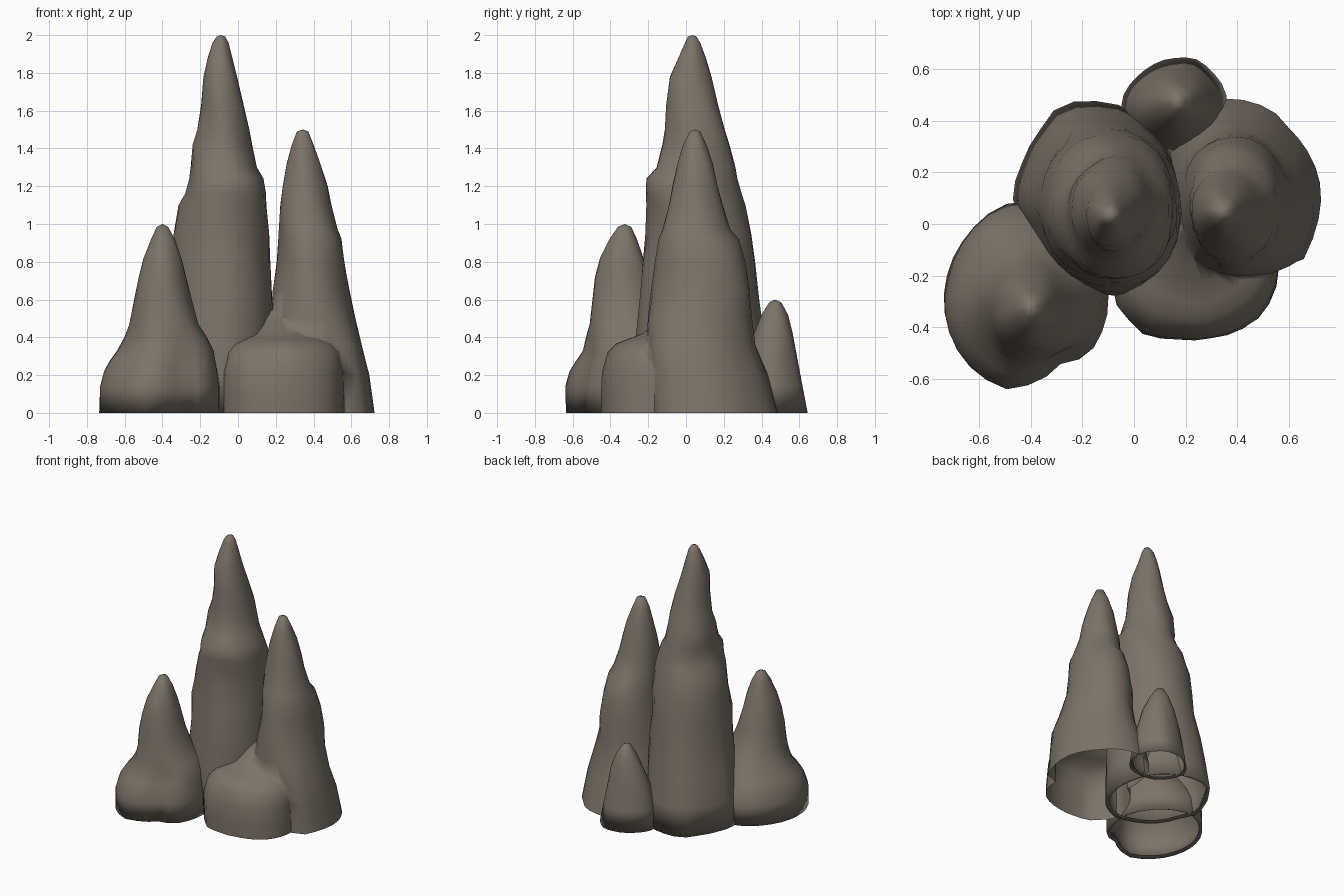
import bpy, bmesh, math

SEG = 28

stone = bpy.data.materials.new("brown grey stone")
stone.diffuse_color = (0.205, 0.172, 0.137, 1)


def outline_radius(outline, cx, cy, a):
    """Radius of a footprint at angle a, interpolated around the centre."""
    pol = sorted((math.atan2(y - cy, x - cx) % math.tau, math.hypot(x - cx, y - cy)) for x, y in outline)
    pol = [(pol[-1][0] - math.tau, pol[-1][1])] + pol + [(pol[0][0] + math.tau, pol[0][1])]
    for (a0, r0), (a1, r1) in zip(pol, pol[1:]):
        if a0 <= a <= a1:
            return r0 + (r1 - r0) * (a - a0) / max(a1 - a0, 1e-6)
    return pol[0][1]


def spire(name, rings, tip, outline, foot, phase, cap=False):
    """Loft rings (z, x0, x1, y0, y1) to a tip; below foot they follow the outline."""
    bm = bmesh.new()
    loops = []
    _, bx0, bx1, by0, by1 = rings[0]
    for z, x0, x1, y0, y1 in rings:
        cx, cy, rx, ry = (x0 + x1) / 2, (y0 + y1) / 2, (x1 - x0) / 2, (y1 - y0) / 2
        w = min(1, max(0, 2 * (1 - z / foot)))
        loop = []
        for i in range(SEG):
            a = math.tau * i / SEG
            c, s = math.cos(a), math.sin(a)
            r = 1 / math.hypot(c / rx, s / ry)
            base = 1 / math.hypot(c / ((bx1 - bx0) / 2), s / ((by1 - by0) / 2))
            shape = outline_radius(outline, (bx0 + bx1) / 2, (by0 + by1) / 2, a) / base
            # bumps vanish on the four measured sides
            lump = 0.05 * math.sin(2 * a) * math.sin(3 * a + 11 * z + phase)
            r *= 1 + w * (shape - 1) + (1 - w * 0.7) * lump
            loop.append(bm.verts.new((cx + r * c, cy + r * s, z)))
        loops.append(loop)
    if not cap:
        # inward rolled lip around the open underside
        cx, cy = (bx0 + bx1) / 2, (by0 + by1) / 2
        loops.insert(0, [bm.verts.new((cx + (v.co.x - cx) * 0.93, cy + (v.co.y - cy) * 0.93, 0.012))
                         for v in loops[0]])
    for lo, hi in zip(loops, loops[1:]):
        for i in range(SEG):
            j = (i + 1) % SEG
            bm.faces.new((lo[i], lo[j], hi[j], hi[i]))
    top = bm.verts.new(tip)
    for i in range(SEG):
        bm.faces.new((loops[-1][i], loops[-1][(i + 1) % SEG], top))
    if cap:
        bm.faces.new(loops[0][::-1])
    for f in bm.faces:
        f.smooth = True
    me = bpy.data.meshes.new(name)
    bm.to_mesh(me)
    bm.free()
    me.materials.append(stone)
    ob = bpy.data.objects.new(name, me)
    bpy.context.collection.objects.link(ob)
    return ob


# Tall main spire
spire("tall_spire", [
    (0, -0.47, 0.18, -0.28, 0.47), (0.2, -0.45, 0.18, -0.28, 0.445),
    (0.4, -0.42, 0.18, -0.27, 0.41), (0.6, -0.385, 0.178, -0.25, 0.385),
    (0.8, -0.36, 0.17, -0.23, 0.365), (0.95, -0.34, 0.165, -0.215, 0.345),
    (1.1, -0.315, 0.15, -0.21, 0.315), (1.16, -0.28, 0.148, -0.212, 0.295),
    (1.24, -0.258, 0.135, -0.21, 0.272), (1.3, -0.25, 0.1, -0.155, 0.262),
    (1.42, -0.24, 0.075, -0.125, 0.23), (1.5, -0.215, 0.06, -0.112, 0.205),
    (1.63, -0.195, 0.03, -0.105, 0.17), (1.78, -0.183, -0.005, -0.085, 0.135),
    (1.88, -0.16, -0.03, -0.04, 0.105), (1.96, -0.135, -0.05, -0.005, 0.075),
    (1.993, -0.112, -0.068, 0.01, 0.055)], (-0.09, 0.035, 2.0),
    [(-0.29, 0.46), (-0.15, 0.475), (-0.05, 0.46), (0.08, 0.37), (0.17, 0.17), (0.18, 0),
     (0.08, -0.2), (-0.07, -0.28), (-0.2, -0.25), (-0.35, -0.15), (-0.42, 0), (-0.47, 0.1),
     (-0.44, 0.22), (-0.37, 0.36)], 0.9, 0.6)

# Left spire with swollen foot
spire("left_spire", [
    (0, -0.725, -0.1, -0.632, 0.09), (0.14, -0.72, -0.1, -0.638, 0.08),
    (0.22, -0.7, -0.11, -0.615, 0.05), (0.27, -0.675, -0.12, -0.585, 0.02),
    (0.33, -0.635, -0.13, -0.545, -0.02), (0.4, -0.6, -0.165, -0.53, -0.06),
    (0.47, -0.575, -0.21, -0.51, -0.11), (0.6, -0.55, -0.245, -0.495, -0.15),
    (0.72, -0.525, -0.275, -0.482, -0.19), (0.82, -0.5, -0.3, -0.455, -0.225),
    (0.92, -0.46, -0.335, -0.405, -0.26), (0.985, -0.43, -0.37, -0.36, -0.29)],
    (-0.4, -0.325, 1.0),
    [(-0.46, 0.09), (-0.57, 0.04), (-0.65, -0.05), (-0.71, -0.17), (-0.725, -0.38),
     (-0.67, -0.5), (-0.57, -0.6), (-0.48, -0.64), (-0.42, -0.62), (-0.28, -0.53),
     (-0.18, -0.51), (-0.15, -0.47), (-0.1, -0.3), (-0.15, -0.1), (-0.3, 0.05)], 0.47, 2.1)

# Small back spire
spire("back_spire", [
    (0, -0.05, 0.36, 0.27, 0.64), (0.15, -0.03, 0.34, 0.29, 0.61),
    (0.3, 0.01, 0.31, 0.32, 0.585), (0.42, 0.05, 0.28, 0.36, 0.565),
    (0.52, 0.1, 0.235, 0.4, 0.54), (0.585, 0.14, 0.195, 0.44, 0.505)],
    (0.165, 0.47, 0.6),
    [(-0.05, 0.47), (0, 0.56), (0.06, 0.61), (0.15, 0.64), (0.24, 0.64), (0.31, 0.58),
     (0.36, 0.48), (0.34, 0.36), (0.16, 0.27), (0, 0.34)], 0.4, 1.0)

# Right spire
right = spire("right_spire", [
    (0, 0.12, 0.72, -0.165, 0.485), (0.2, 0.13, 0.69, -0.17, 0.43),
    (0.36, 0.15, 0.655, -0.2, 0.37), (0.5, 0.17, 0.622, -0.2, 0.35),
    (0.65, 0.185, 0.59, -0.185, 0.337), (0.8, 0.205, 0.562, -0.165, 0.315),
    (0.92, 0.213, 0.547, -0.145, 0.28), (0.97, 0.216, 0.528, -0.125, 0.235),
    (1.1, 0.224, 0.495, -0.09, 0.195), (1.2, 0.237, 0.475, -0.072, 0.167),
    (1.32, 0.258, 0.436, -0.045, 0.142), (1.42, 0.285, 0.4, -0.015, 0.108),
    (1.49, 0.312, 0.372, 0.02, 0.075)], (0.343, 0.045, 1.5),
    [(0.36, 0.49), (0.45, 0.47), (0.53, 0.44), (0.6, 0.37), (0.69, 0.25), (0.72, 0.15),
     (0.72, 0.05), (0.69, -0.07), (0.65, -0.15), (0.55, -0.165), (0.38, -0.17), (0.22, -0.1),
     (0.13, 0.05), (0.13, 0.25), (0.22, 0.42)], 0.55, 3.3, cap=True)

# Broad front mound, merged into the right spire
mound = spire("front_mound", [
    (0, -0.09, 0.56, -0.44, 0.1), (0.1, -0.09, 0.56, -0.44, 0.1),
    (0.22, -0.085, 0.555, -0.435, 0.09), (0.32, -0.065, 0.54, -0.41, 0.08),
    (0.365, -0.03, 0.5, -0.37, 0.07), (0.39, 0.02, 0.45, -0.31, 0.06),
    (0.42, 0.07, 0.4, -0.23, 0.05), (0.5, 0.12, 0.34, -0.13, 0.04)], (0.2, -0.02, 0.56),
    [(-0.09, -0.29), (-0.03, -0.35), (0, -0.4), (0.05, -0.43), (0.15, -0.44), (0.3, -0.44),
     (0.4, -0.41), (0.48, -0.36), (0.55, -0.24), (0.56, -0.17), (0.45, 0.03), (0.25, 0.1),
     (0.05, 0.02), (-0.05, -0.15)], 0.45, 0.2, cap=True)

mod = right.modifiers.new("merge", 'BOOLEAN')
mod.operation = 'UNION'
mod.solver = 'EXACT'
mod.object = mound
bpy.context.view_layer.objects.active = right
bpy.ops.object.modifier_apply(modifier=mod.name)
bpy.data.objects.remove(mound)

# Open the underside of the merged shell
bm = bmesh.new()
bm.from_mesh(right.data)
under = [f for f in bm.faces if all(v.co.z < 0.001 for v in f.verts)]
bmesh.ops.delete(bm, geom=under, context='FACES')
for f in bm.faces:
    f.smooth = True
bm.to_mesh(right.data)
bm.free()
right.name = "right_spire_and_mound"
